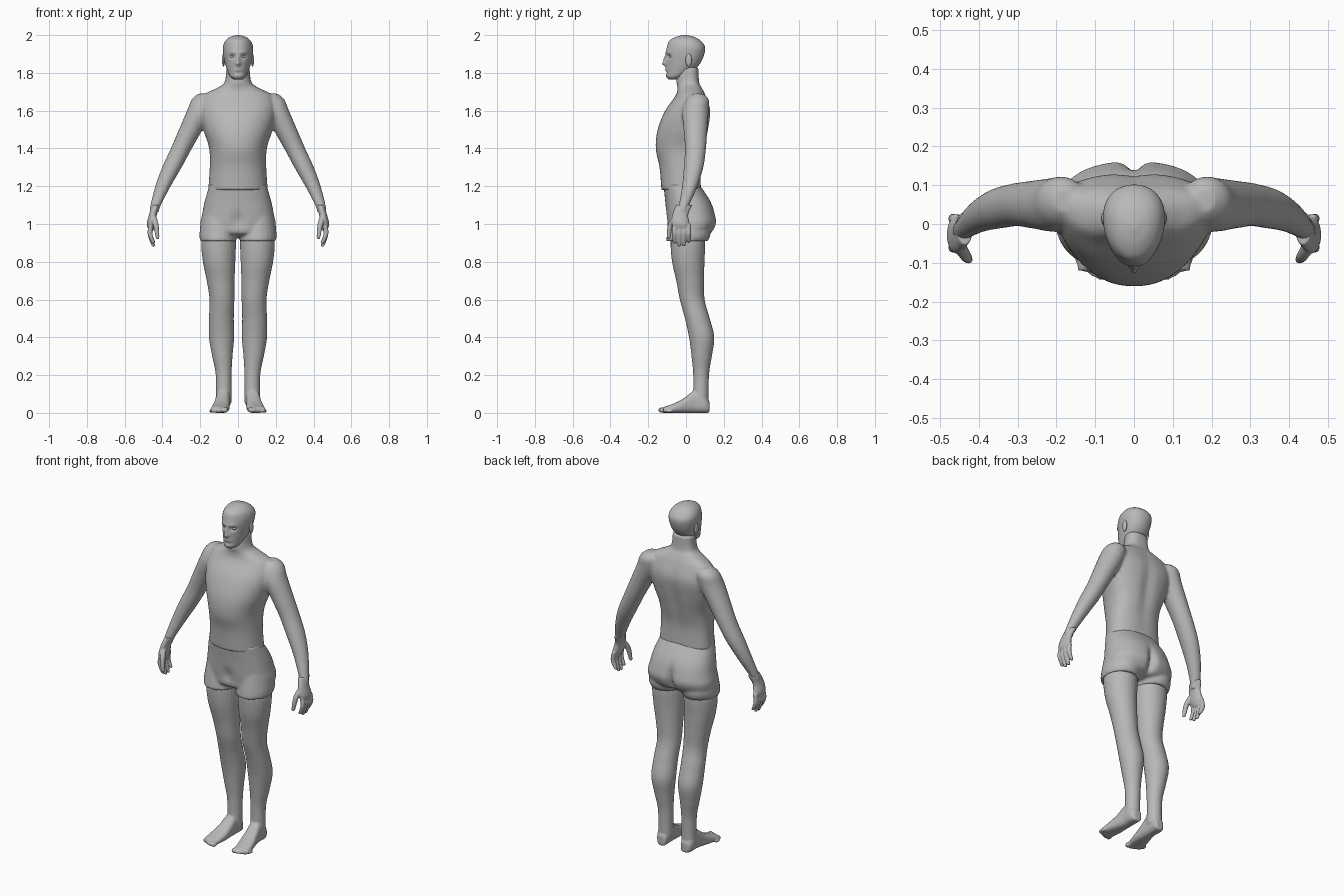
import bpy
import bmesh
import math
from mathutils import Vector, Matrix

default_cube = bpy.data.objects.get("Cube")
if default_cube:
    bpy.data.objects.remove(default_cube, do_unlink=True)

colour = (0.48, 0.48, 0.48, 1)
clay = bpy.data.materials.new("clay_grey")
clay.use_nodes = True
clay.diffuse_color = colour
clay.node_tree.nodes["Principled BSDF"].inputs["Base Color"].default_value = colour


def interpolate(sections, steps=6):
    """Smooth curve through every section."""
    result = []
    last = len(sections) - 1
    for i in range(last):
        before, start, end, after = (
            Vector(sections[min(max(i + offset, 0), last)]) for offset in (-1, 0, 1, 2))
        leave, arrive = (end - before) / 2, (after - start) / 2
        for step in range(steps):
            t = step / steps
            ease = t * t * (3 - 2 * t)
            result.append(start.lerp(end, ease)
                          + leave * t * (1 - t) ** 2 - arrive * t * t * (1 - t))
    result.append(Vector(sections[last]))
    return result


def loft(bm, sections, place, segments, squareness=1, taper=0):
    """Skin closed rounded rings; place(section, across, along) gives each point."""
    rings = []
    for section in interpolate(sections):
        ring = []
        for k in range(segments):
            angle = math.tau * k / segments
            across, along = (math.copysign(abs(v) ** squareness, v)
                             for v in (math.cos(angle), math.sin(angle)))
            across *= 1 + taper * along
            ring.append(bm.verts.new(place(section, across, along)))
        rings.append(ring)
    for lower, upper in zip(rings, rings[1:]):
        for k in range(segments):
            bm.faces.new((lower[k - 1], lower[k], upper[k], upper[k - 1]))
    bm.faces.new(rings[0])
    bm.faces.new(rings[-1])


def trunk(bm, sections, squareness=0.85, taper=0.0):
    """Symmetric body from (height, y, half width, half depth)."""
    def place(section, across, along):
        z, y, width, depth = section
        return (width * across, y + depth * along, z)
    loft(bm, sections, place, 80, squareness, taper)


def limb(bm, sections, side=1, depth=1.0):
    """Tapering limb from (height, y, x, radius)."""
    def place(section, across, along):
        z, y, x, radius = section
        return (side * (x + radius * across), y + depth * radius * along, z)
    loft(bm, sections, place, 24)


def foot_shape(bm, sections):
    """Sole on the ground from (y, x, half width, height)."""
    def place(section, across, along):
        y, x, width, height = section
        return (x + width * across, y, height * (1 + along) / 2)
    loft(bm, sections, place, 32, squareness=0.75)


def blob(bm, centre, size):
    matrix = Matrix.Translation(centre) @ Matrix.Diagonal((*size, 1))
    bmesh.ops.create_uvsphere(bm, u_segments=20, v_segments=12, radius=1, matrix=matrix)


def push(bm, centre, width, height, amount):
    """Soft sculpting stroke along y; a negative amount pulls forward."""
    reach = (width, 0.05, height)
    for vert in bm.verts:
        offset = vert.co - Vector(centre)
        falloff = sum((o / r) ** 2 for o, r in zip(offset, reach))
        vert.co.y += amount * math.exp(-falloff)


def finish(name, bm, voxel=None, mirror=False):
    """Make the object; voxel blends overlapping volumes into one skin."""
    bmesh.ops.recalc_face_normals(bm, faces=bm.faces)
    for face in bm.faces:
        face.smooth = True
    mesh = bpy.data.meshes.new(name)
    bm.to_mesh(mesh)
    bm.free()
    mesh.materials.append(clay)
    part = bpy.data.objects.new(name, mesh)
    bpy.context.collection.objects.link(part)
    if voxel:
        blend = part.modifiers.new("blend", 'REMESH')
        blend.mode = 'VOXEL'
        blend.voxel_size = voxel
        blend.use_smooth_shade = True
        soften = part.modifiers.new("soften", 'SMOOTH')
        soften.iterations = 4
    if mirror:
        part.modifiers.new("mirror", 'MIRROR').use_mirror_merge = False


# Torso with neck and both arms, blended into one skin
bm = bmesh.new()
trunk(bm, [
    (1.18, -.025, .155, .105), (1.3, -.03, .147, .11), (1.4, -.03, .15, .13),
    (1.5, -.015, .18, .135), (1.6, .01, .2, .12), (1.68, .025, .18, .08),
    (1.72, .02, .11, .065), (1.75, .01, .07, .06), (1.83, .01, .06, .055)], taper=.14)
push(bm, (0, .12, 1.45), .035, .2, .012 * -1)
for side in (1, -1):
    limb(bm, [
        (1.69, .06, .18, .03), (1.66, .06, .185, .06), (1.6, .05, .2, .07),
        (1.5, .05, .25, .063), (1.4, .05, .3, .056), (1.3, .04, .35, .052),
        (1.2, .02, .397, .041), (1.1, -.01, .436, .028), (1.06, -.02, .445, .025)], side)
finish("torso_and_arms", bm, voxel=.008)

# Shorts: hips with a cleft, and two leg cuffs
bm = bmesh.new()
trunk(bm, [
    (1.21, -.025, .15, .095), (1.12, .01, .176, .12), (1.05, .025, .19, .13),
    (1, .03, .2, .13), (.95, .02, .19, .11), (.93, .02, .12, .05)])
push(bm, (0, .15, 1), .02, .07, -.035)
push(bm, (0, -.1, 1.02), .03, .04, .012)
for side in (1, -1):
    limb(bm, [(1.05, .02, .1, .09), (.95, .015, .104, .1), (.91, .005, .104, .096)],
         side, depth=1.15)
finish("shorts", bm, voxel=.007)

# Leg, foot and toes
bm = bmesh.new()
limb(bm, [
    (.98, .01, .1, .085), (.9, .01, .103, .092), (.8, .012, .1, .086),
    (.7, .022, .092, .074), (.6, .033, .085, .066), (.5, .06, .088, .066),
    (.4, .083, .087, .067), (.3, .083, .083, .054), (.2, .08, .076, .042),
    (.05, .078, .076, .041)])
foot_shape(bm, [
    (.125, .075, .025, .06), (.1, .08, .035, .09), (.05, .08, .037, .12),
    (0, .085, .041, .086), (-.05, .092, .046, .056), (-.12, .102, .044, .03)])
for toe in range(5):
    size = .015 - .0015 * toe
    blob(bm, (.067 + .019 * toe, -.128 + .0025 * toe ** 2, size), (size, .02, size))
finish("leg", bm, voxel=.006, mirror=True)

# Hand with curled fingers and a forward thumb
bm = bmesh.new()
limb(bm, [(1.1, -.01, .436, .022), (1.05, -.03, .45, .021), (1, -.028, .46, .023),
          (.965, -.02, .46, .012)], depth=2)
for finger, tip in enumerate((.895, .88, .882, .9)):
    y = .025 * finger - .061
    limb(bm, [(1, y, .46, .012), (.95, y, .466, .013), (tip + .01, y, .45, .01),
              (tip, y, .445, .004)])
limb(bm, [(1.05, -.05, .452, .016), (1, -.08, .436, .015), (.93, -.092, .426, .01),
          (.92, -.09, .425, .004)])
finish("hand", bm, voxel=.004, mirror=True)

# Head with a sculpted face
bm = bmesh.new()
trunk(bm, [
    (1.765, -.07, .02, .02), (1.78, -.06, .04, .045), (1.81, -.035, .055, .07),
    (1.85, -.015, .068, .09), (1.9, -.005, .077, .102), (1.94, 0, .078, .1),
    (1.97, -.005, .066, .083), (1.99, -.005, .042, .05), (2, -.005, .01, .01)],
    squareness=.95, taper=.14)
for eye in (-.03, .03):
    push(bm, (eye, -.1, 1.887), .016, .011, .015)
    push(bm, (eye, -.1, 1.908), .022, .008, -.005)
nose, mouth, chin = ((0, -.11, z) for z in (1.848, 1.82, 1.8))
push(bm, nose, .013, .011, -.022)
push(bm, (0, -.11, 1.872), .009, .018, -.012)
push(bm, mouth, .02, .003, .005)
push(bm, mouth, .022, .011, -.006)
push(bm, chin, .025, .006, .005)
finish("head", bm)

# Eyes and ears
bm = bmesh.new()
blob(bm, (.03, -.077, 1.887), (.013, .013, .009))
finish("eye", bm, mirror=True)

bm = bmesh.new()
blob(bm, (.077, .014, 1.868), (.008, .017, .034))
finish("ear", bm, mirror=True)
